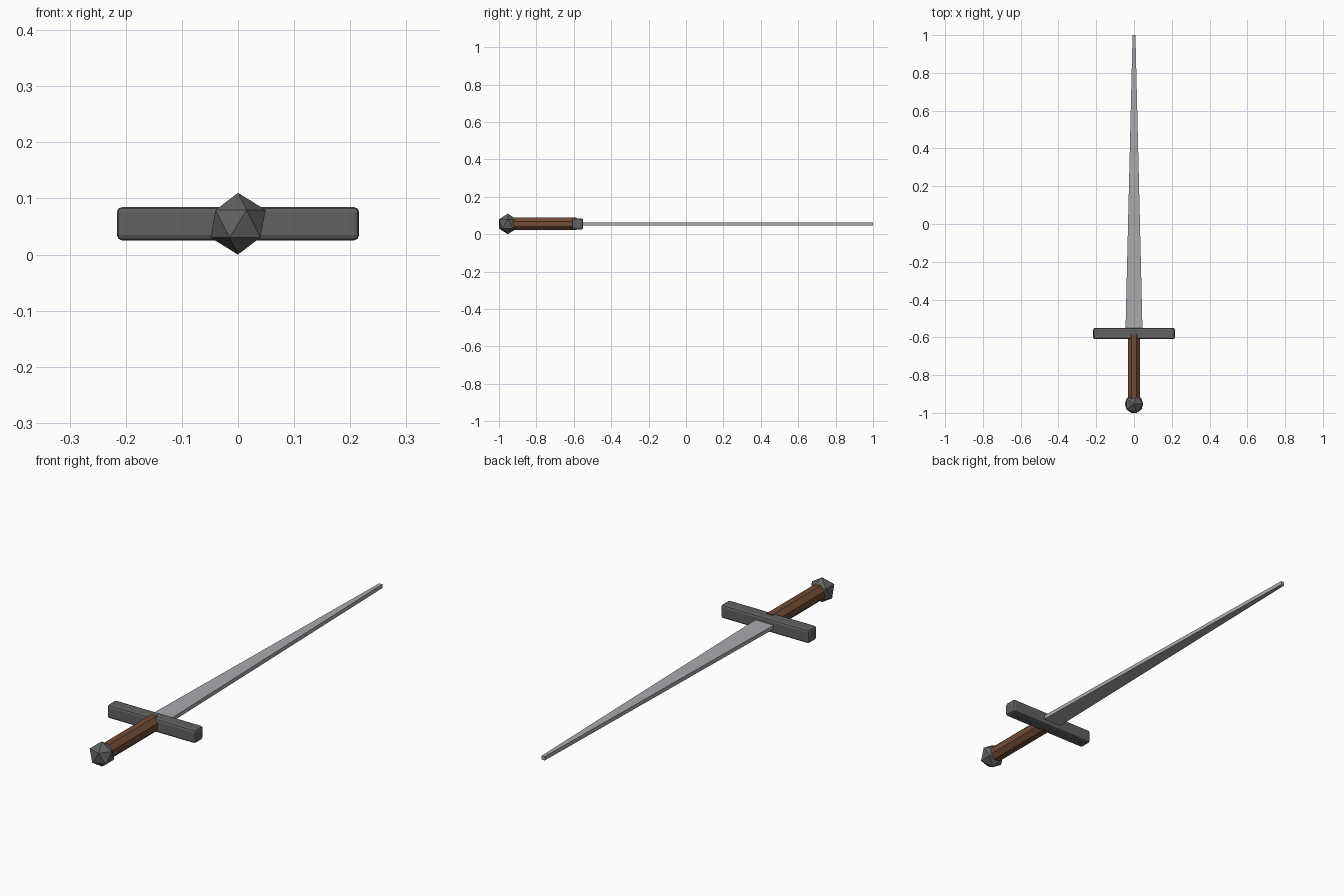
import bpy, math

if "Cube" in bpy.data.objects:
    bpy.data.objects.remove(bpy.data.objects["Cube"])

Z = 0.055  # height of the sword's centre line
SKIP = None


def paint(obj, name, colour):
    mat = bpy.data.materials.get(name) or bpy.data.materials.new(name)
    mat.diffuse_color = (*colour, 1)
    mat.use_nodes = True
    mat.node_tree.nodes["Principled BSDF"].inputs["Base Color"].default_value = mat.diffuse_color
    obj.data.materials.append(mat)


def box(name, size, y):
    bpy.ops.mesh.primitive_cube_add(size=1, location=(0, y, Z))
    obj = bpy.context.object
    obj.name = name
    for v in obj.data.vertices:
        v.co = [c * s for c, s in zip(v.co, size)]
    return obj


DARK = (0.12, 0.12, 0.125)

# Blade: a flat bar tapering to a narrow squared tip
blade = box("blade", (0.09, 1.56, 0.017), 0.22)
for v in blade.data.vertices:
    if v.co.y > 0:
        v.co.x *= 0.17
paint(blade, "steel", (0.40, 0.40, 0.43))

# Crossguard: bar with softened edges
guard = box("crossguard", (0.432, 0.06, 0.06), -0.58)
bevel = guard.modifiers.new("edges", 'BEVEL')
bevel.width = 0.01
bevel.segments = 2
paint(guard, "dark_iron", DARK)

# Grip: eight-sided, flats facing up and sideways
bpy.ops.mesh.primitive_cylinder_add(
    vertices=8, radius=0.033 / math.cos(math.pi / 8), depth=0.36,
    location=(0, -0.765, Z), rotation=(math.pi / 2, 0, 0))
grip = bpy.context.object
grip.name = "grip"
for v in grip.data.vertices:
    a = math.atan2(v.co.y, v.co.x) + math.pi / 8
    r = math.hypot(v.co.x, v.co.y)
    v.co.x, v.co.y = r * math.cos(a), r * math.sin(a)
paint(grip, "brown_leather", (0.17, 0.07, 0.035))

# Pommel: faceted ball
bpy.ops.mesh.primitive_ico_sphere_add(subdivisions=1, radius=0.055,
                                      location=(0, -0.953, Z))
pommel = bpy.context.object
pommel.name = "pommel"
paint(pommel, "dark_iron", DARK)
